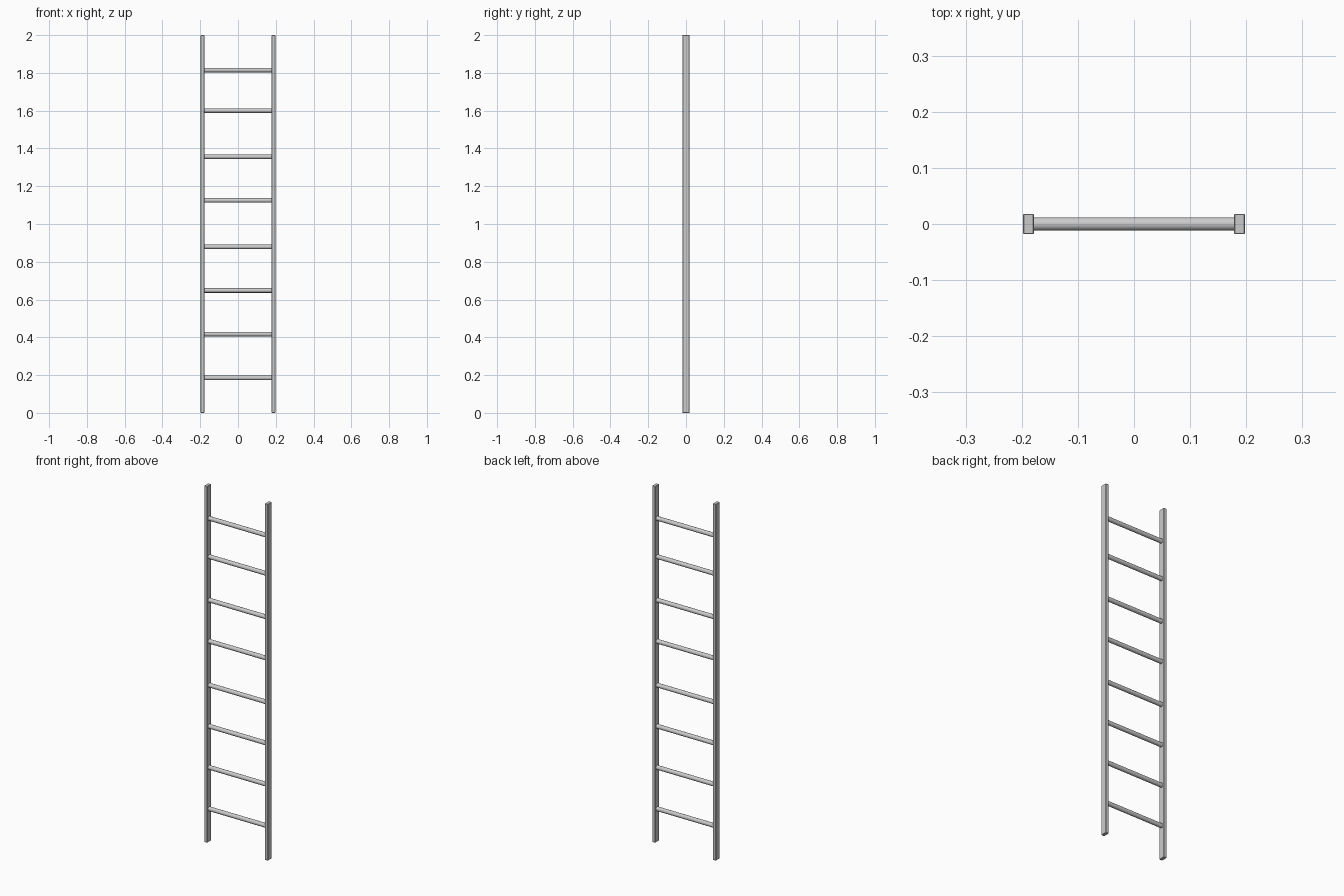
import bpy
from math import pi

if "Cube" in bpy.data.objects:
    bpy.data.objects.remove(bpy.data.objects["Cube"])

RAIL_X, RAIL_W, RAIL_D, HEIGHT = 0.188, 0.019, 0.036, 2.0
RUNG_R = 0.012
RUNG_Z = [0.185, 0.417, 0.648, 0.879, 1.125, 1.356, 1.6, 1.815]


def add_rail(name, x):
    bpy.ops.mesh.primitive_cube_add(size=1, location=(x, 0, HEIGHT / 2))
    rail = bpy.context.object
    rail.name = name
    rail.scale = (RAIL_W, RAIL_D, HEIGHT)
    bpy.ops.object.transform_apply(location=False, rotation=False, scale=True)
    bevel = rail.modifiers.new("soft_edges", 'BEVEL')
    bevel.width = 0.0015
    bevel.segments = 1


def add_rung(name, z):
    # Round bar ending inside both rails
    bpy.ops.mesh.primitive_cylinder_add(vertices=20, radius=RUNG_R, depth=2 * RAIL_X,
                                        location=(0, 0, z), rotation=(0, pi / 2, 0))
    bpy.context.object.name = name
    bpy.ops.object.shade_smooth_by_angle()


# Side rails
add_rail("left_rail", -RAIL_X)
add_rail("right_rail", RAIL_X)

# Rungs
for i, z in enumerate(RUNG_Z):
    add_rung(f"rung_{i + 1}", z)
